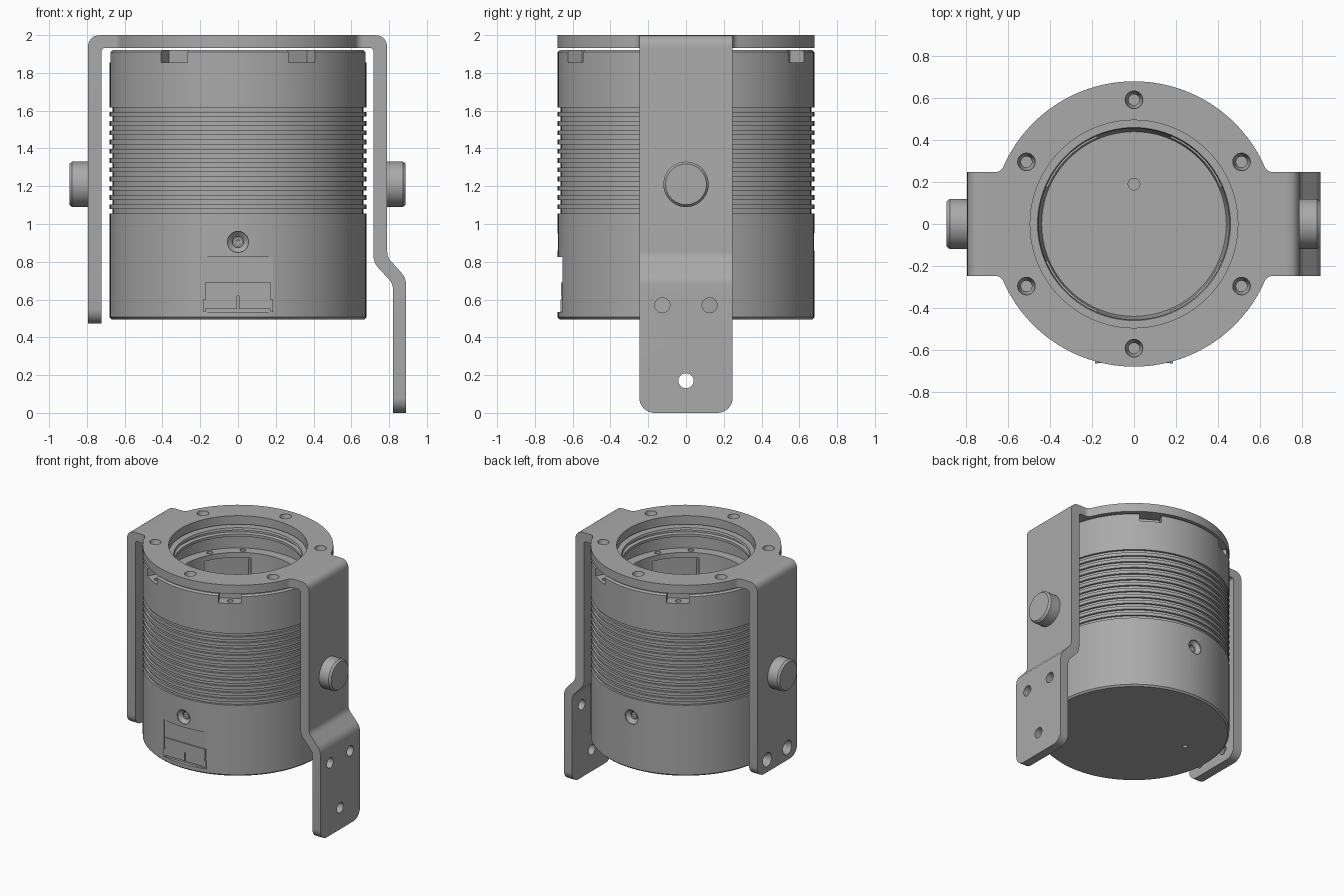
import bpy, bmesh, math
from mathutils import Matrix, Vector

if "Cube" in bpy.data.objects:
    bpy.data.objects.remove(bpy.data.objects["Cube"], do_unlink=True)

grey = bpy.data.materials.new("machined grey")
grey.use_nodes = True
GREY = (0.4, 0.4, 0.4, 1)
grey.diffuse_color = GREY
grey.node_tree.nodes["Principled BSDF"].inputs["Base Color"].default_value = GREY
RAD = math.radians


def finish(bm, name, matrix=Matrix()):
    bmesh.ops.recalc_face_normals(bm, faces=bm.faces)
    bm.transform(matrix)
    mesh = bpy.data.meshes.new(name)
    bm.to_mesh(mesh)
    bm.free()
    obj = bpy.data.objects.new(name, mesh)
    bpy.context.collection.objects.link(obj)
    mesh.materials.append(grey)
    return obj


def lathe(name, profile, steps=96, matrix=Matrix()):
    """Spin a (radius, height) profile about z."""
    bm = bmesh.new()
    vs = [bm.verts.new((r, 0, z)) for r, z in profile]
    es = [bm.edges.new(p) for p in zip(vs, vs[1:])]
    bmesh.ops.spin(bm, geom=vs + es, cent=(0, 0, 0), axis=(0, 0, 1),
                   angle=math.tau, steps=steps)
    bmesh.ops.remove_doubles(bm, verts=bm.verts, dist=1e-5)
    return finish(bm, name, matrix)


def box(name, lo, hi, matrix=Matrix()):
    bm = bmesh.new()
    bmesh.ops.create_cube(bm, size=1)
    for v in bm.verts:
        v.co = [l + (c + 0.5) * (h - l) for c, l, h in zip(v.co, lo, hi)]
    return finish(bm, name, matrix)


def rounded(points, steps=6):
    """Round each (x, y, setback) corner of an outline."""
    out = []
    for i, (x, y, d) in enumerate(points):
        p = Vector((x, y))
        if not d:
            out.append(p)
            continue
        a = p + (Vector(points[i - 1][:2]) - p).normalized() * d
        b = p + (Vector(points[(i + 1) % len(points)][:2]) - p).normalized() * d
        for k in range(steps + 1):
            t = k / steps
            out.append(a * (1 - t) ** 2 + p * (2 * t * (1 - t)) + b * t * t)
    return out


def extrude(name, outline, axis, lo, hi):
    """Extrude an outline along y or z."""
    bm = bmesh.new()
    place = (lambda p: (p.x, lo, p.y)) if axis == "y" else (lambda p: (p.x, p.y, lo))
    face = bm.faces.new([bm.verts.new(place(p)) for p in outline])
    new = bmesh.ops.extrude_face_region(bm, geom=[face])["geom"]
    shift = Vector((0, hi - lo, 0)) if axis == "y" else Vector((0, 0, hi - lo))
    bmesh.ops.translate(bm, vec=shift, verts=[g for g in new if isinstance(g, bmesh.types.BMVert)])
    return finish(bm, name)


def cut(obj, cutter):
    cutter.hide_render = True
    mod = obj.modifiers.new("cut", "BOOLEAN")
    mod.object, mod.operation, mod.solver = cutter, "DIFFERENCE", "EXACT"
    bpy.context.view_layer.objects.active = obj
    bpy.ops.object.modifier_apply(modifier=mod.name)
    bpy.data.objects.remove(cutter, do_unlink=True)


def drill(obj, matrix, radius, depth, sink=0.0, sink_depth=0.03):
    """Hole going down local -z, optionally countersunk."""
    prof = [(0, 0.02)]
    if sink:
        prof += [(sink, 0.02), (sink, -0.01), (radius, -sink_depth)]
    else:
        prof += [(radius, 0.02)]
    cut(obj, lathe("drill", prof + [(radius, -depth), (0, -depth)], 24, matrix))


def turn(deg):
    return Matrix.Rotation(RAD(deg), 4, "Z")


def aim(x, y, z, axis, deg):
    return Matrix.Translation((x, y, z)) @ Matrix.Rotation(RAD(deg), 4, axis)


# Housing: finned outer wall, hollow inside
R, TOP, FLOOR = 0.68, 1.922, 1.0
profile = [(0, 0.495), (R - 0.012, 0.495), (R, 0.507)]
for i in range(12):
    z = 1.055 + i * 0.049
    profile += [(R, z), (R - 0.016, z), (R - 0.016, z + 0.024), (R, z + 0.024)]
profile += [(R, TOP - 0.012), (R - 0.012, TOP), (0.46, TOP), (0.455, 1.905),
            (0.48, 1.9), (0.48, 1.88), (0.455, 1.875), (0.455, 1.855),
            (0.53, 1.85), (0.53, 1.73), (0.455, 1.73), (0.445, FLOOR + 0.02),
            (0.44, FLOOR), (0.22, FLOOR), (0.22, FLOOR + 0.006), (0, FLOOR + 0.006)]
housing = lathe("housing", profile)

# Rim notches with a screw hole in each
for k in range(6):
    cut(housing, box("notch", (0.59, -0.08, 1.855), (0.8, 0.08, 2), turn(60 * k)))
    drill(housing, turn(60 * k) @ Matrix.Translation((0.635, 0, 1.855)), 0.022, 0.04)

# Inner pockets and shelf holes
for k in range(4):
    spin = turn(45 + 90 * k)
    cut(housing, box("pocket", (0.3, -0.17, 1.1), (0.54, 0.17, 1.69), spin))
    for y in (-0.12, 0.12):
        drill(housing, spin @ Matrix.Translation((0.48, y, 1.73)), 0.022, 0.03)

# Side screws, floor hole and underside hole
for s in (-1, 1):
    drill(housing, aim(0, s * R, 0.905, "X", -90 * s), 0.03, 0.06, 0.056, 0.035)
    lathe("side_screw", [(0, 0), (0.024, 0), (0.024, 0.025), (0.012, 0.025), (0, 0.015)], 24,
          aim(0, s * (R - 0.058), 0.905, "X", -90 * s))
drill(housing, Matrix.Translation((0, 0.19, FLOOR)), 0.028, 0.05)
drill(housing, aim(-0.4, 0.09, 0.495, "X", 180), 0.018, 0.05)

# Connector recess with its lower cover
cut(housing, box("recess", (-0.185, -0.8, 0.535), (0.185, -0.652, 0.825)))
for s in (-1, 1):
    xs = sorted((s * 0.004, s * 0.172))
    box("connector_tab", (xs[0], -0.7 + 0.04, 0.55), (xs[1], -0.645, 0.62))
    xs = sorted((s * 0.172, s * 0.185))
    box("connector_side", (xs[0], -0.664, 0.535), (xs[1], -0.645, 0.6))
box("connector_cover", (-0.176, -0.662, 0.62), (0.176, -0.645, 0.69))

# Mounting plate: ring with two tabs
W, TAB = 0.247, 0.67
corner = math.asin(W / R)
plan = []
for s in (1, -1):
    plan += [(s * TAB, -s * W, 0), (s * TAB, s * W, 0),
             (s * R * math.cos(corner), s * W, 0.032)]
    start, n = RAD(25), 40
    for k in range(n + 1):
        a = start + (math.pi - 2 * start) * k / n
        plan.append((s * R * math.cos(a), s * R * math.sin(a), 0))
    plan.append((-s * R * math.cos(corner), s * W, 0.032))
plate = extrude("mounting_plate", rounded(plan), "z", 1.932, 2.0)
cut(plate, lathe("bore", [(0, 1.8), (0.495, 1.8), (0.495, 2.1), (0, 2.1)]))
for k in range(6):
    place = turn(30 + 60 * k) @ Matrix.Translation((0.592, 0, 2))
    drill(plate, place, 0.026, 0.1, 0.042, 0.04)

# Side arms: one straight, one stepped outwards
straight = [(-TAB, 2, 0), (-0.795, 2, 0.07), (-0.795, 0.472, 0), (-0.722, 0.472, 0),
            (-0.722, 1.932, 0.02), (-TAB, 1.932, 0)]
stepped = [(TAB, 2, 0), (0.79, 2, 0.07), (0.79, 0.825, 0.03), (0.89, 0.715, 0.04),
           (0.89, 0, 0), (0.82, 0, 0), (0.82, 0.685, 0.03), (0.717, 0.795, 0.04),
           (0.717, 1.932, 0.02), (TAB, 1.932, 0)]
arms = []
for name, outline in (("straight_arm", straight), ("stepped_arm", stepped)):
    arm = extrude(name, rounded(outline), "y", -W, W)
    bm = bmesh.new()
    bm.from_mesh(arm.data)
    low = min(v.co.z for v in bm.verts) + 0.001
    ends = [e for e in bm.edges if all(v.co.z < low for v in e.verts)
            and abs(e.verts[0].co.y - e.verts[1].co.y) < 0.001]
    bmesh.ops.bevel(bm, geom=ends, offset=0.08, segments=8, profile=0.5, affect="EDGES")
    bm.to_mesh(arm.data)
    bm.free()
    arms.append(arm)
for y in (-0.125, 0.125):
    drill(arms[0], aim(-0.795, y, 0.57, "Y", -90), 0.035, 0.1, 0.055, 0.04)
    drill(arms[1], aim(0.89, y, 0.57, "Y", 90), 0.04, 0.1)
drill(arms[1], aim(0.89, 0, 0.17, "Y", 90), 0.04, 0.1)

# Pivot knobs
for s, x in ((-1, 0.793), (1, 0.788)):
    lathe("pivot_knob", [(0, -0.05), (0.12, -0.05), (0.12, 0.085), (0.108, 0.1), (0, 0.1)], 48,
          aim(s * x, 0, 1.21, "Y", 90 * s))

# Smooth curved faces, keep edges sharp
bpy.ops.object.select_all(action="DESELECT")
for obj in bpy.context.scene.objects:
    if obj.type == "MESH" and grey.name in obj.data.materials:
        obj.select_set(True)
        bpy.context.view_layer.objects.active = obj
bpy.ops.object.shade_smooth_by_angle(angle=RAD(30))
